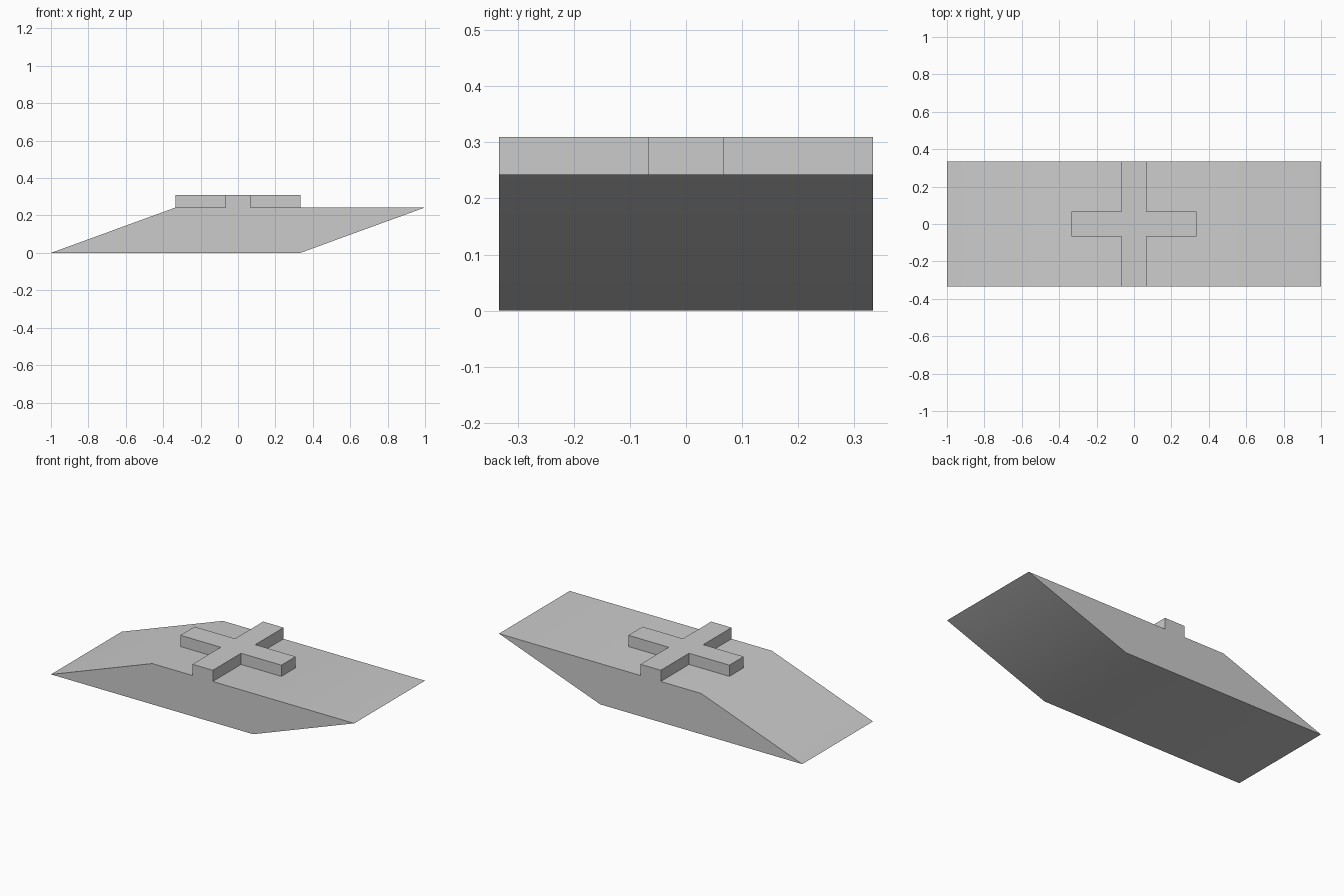
import bpy
import bmesh
from math import radians
from mathutils import Vector

cube = bpy.data.objects.get("Cube")
if cube:
    bpy.data.objects.remove(cube, do_unlink=True)

GREY = (0.6, 0.6, 0.6, 1)
grey = bpy.data.materials.new("plain grey")
grey.use_nodes = True
grey.diffuse_color = GREY
grey.node_tree.nodes["Principled BSDF"].inputs["Base Color"].default_value = GREY

HALF = 0.333    # half depth of the body, and half length of each cross arm
ARM = 0.067     # half width of a cross arm
DECK = 0.243    # height of the body's top
TOP = 0.31      # height of the cross's top


def prism(name, outline, direction):
    """Extrude a flat outline along a direction into a closed solid."""
    bm = bmesh.new()
    face = bm.faces.new([bm.verts.new(p) for p in outline])
    extruded = bmesh.ops.extrude_face_region(bm, geom=[face], use_keep_orig=True)
    moved = [v for v in extruded["geom"] if isinstance(v, bmesh.types.BMVert)]
    bmesh.ops.translate(bm, verts=moved, vec=Vector(direction))
    bmesh.ops.recalc_face_normals(bm, faces=bm.faces)
    mesh = bpy.data.meshes.new(name)
    bm.to_mesh(mesh)
    bm.free()
    mesh.materials.append(grey)
    obj = bpy.data.objects.new(name, mesh)
    bpy.context.collection.objects.link(obj)
    return obj


# Slanted body: a parallelogram side profile swept from front to back
profile = [(-1, 0), (HALF, 0), (1, DECK), (-HALF, DECK)]
body = prism("slanted_body", [(x, -HALF, z) for x, z in profile], (0, 2 * HALF, 0))

# Raised cross: one corner of the outline turned through four quarters
outline = []
x, y = Vector((1, 0)), Vector((0, 1))
for quarter in range(4):
    for a, b in ((HALF, -ARM), (HALF, ARM), (ARM, ARM)):
        p = x * a + y * b
        outline.append((p.x, p.y, DECK))
    x, y = y, -x
cross = prism("raised_cross", outline, (0, 0, TOP - DECK))

# Soften only the shallow creases of the body
bpy.ops.object.select_all(action="DESELECT")
for obj in (body, cross):
    obj.select_set(True)
bpy.context.view_layer.objects.active = body
bpy.ops.object.shade_smooth_by_angle(angle=radians(30))
